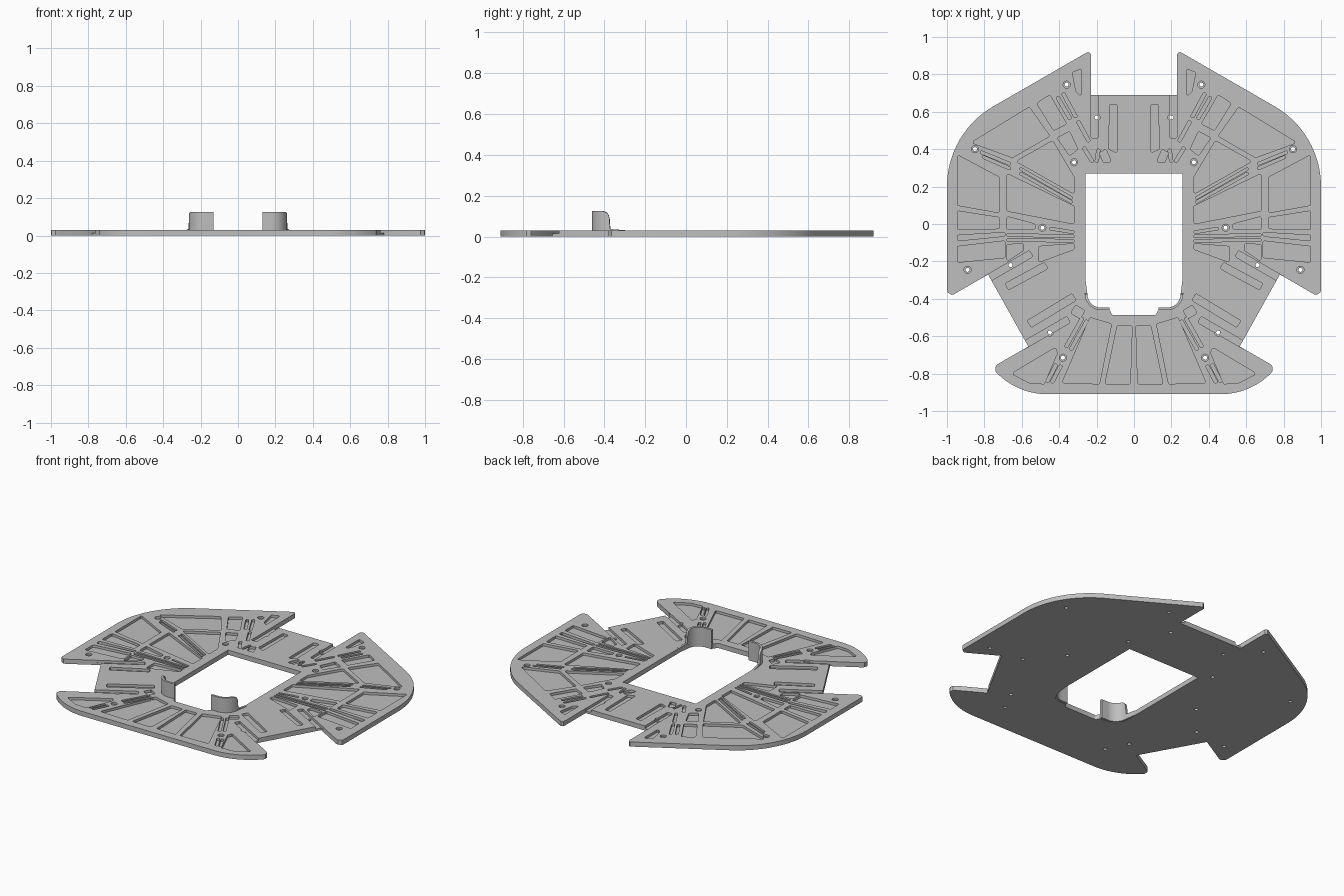
import bpy, bmesh, math
from mathutils import Vector
from mathutils.geometry import delaunay_2d_cdt

cube = bpy.data.objects.get("Cube")
if cube:
    bpy.data.objects.remove(cube, do_unlink=True)

THICK, FLOOR, SINK = 0.03, 0.014, 0.018

grey = bpy.data.materials.new("plain grey")
grey.use_nodes = True
grey.diffuse_color = (0.52, 0.52, 0.52, 1)
grey.node_tree.nodes["Principled BSDF"].inputs["Base Color"].default_value = grey.diffuse_color


def fillet(points, radius=0.008, steps=3, closed=True):
    """Round the corners of a path; a point may carry its own radius."""
    out, n = [], len(points)
    for i, point in enumerate(points):
        p = Vector(point[:2])
        r = point[2] if len(point) > 2 else radius
        if r == 0 or (not closed and i in (0, n - 1)):
            out.append(p)
            continue
        a = Vector(points[i - 1][:2]) - p
        b = Vector(points[(i + 1) % n][:2]) - p
        half = a.angle(b) / 2
        limit = 0.9 if len(point) > 2 else 0.4
        t = min(r / math.tan(half), limit * a.length, limit * b.length)
        a.normalize()
        b.normalize()
        r = t * math.tan(half)
        centre = p + (a + b).normalized() * r / math.sin(half)
        count = 16 if r > 0.05 else steps
        for k in range(count + 1):
            spoke = (p + a * t - centre).lerp(p + b * t - centre, k / count)
            out.append(centre + spoke.normalized() * r)
    return out


def mirrored(points):
    return [(-p[0], *p[1:]) for p in points]


def slot(x0, y0, x1, y1, width=0.018):
    a, b = Vector((x0, y0)), Vector((x1, y1))
    d = (b - a).normalized() * width / 2
    s = Vector((-d.y, d.x))
    return [a + s, b + s, b - s, a - s]


def bay(x0, x1, inner, outer):
    """Pocket between two ribs that run outwards along x."""
    return [(x0, inner[0]), (x1, outer[0]), (x1, outer[1]), (x0, inner[1])]


def disc(x, y, r):
    return [(x + r * math.cos(k * math.pi / 8), y + r * math.sin(k * math.pi / 8)) for k in range(16)]


def make(name, bm):
    mesh = bpy.data.meshes.new(name)
    bm.to_mesh(mesh)
    bm.free()
    mesh.materials.append(grey)
    ob = bpy.data.objects.new(name, mesh)
    bpy.context.collection.objects.link(ob)
    return ob


def terrace(name, regions):
    """Solid over the first outline; every other outline lowers it to its own height."""
    coords, loops = [], []
    for loop, _ in regions:
        pts = [Vector(p[:2]) for p in loop]
        if sum(pts[i - 1].cross(pts[i]) for i in range(len(pts))) < 0:
            pts.reverse()
        loops.append(list(range(len(coords), len(coords) + len(pts))))
        coords += pts
    spots, _, faces, _, _, owners = delaunay_2d_cdt(coords, [], loops, 1, 1e-5)
    level = [min(regions[k][1] for k in ids) if 0 in ids else 0 for ids in owners]
    beside = {(f[i - 1], f[i]): h for f, h in zip(faces, level) for i in range(len(f))}
    bm, made = bmesh.new(), {}

    def vert(i, z):
        if (i, z) not in made:
            made[i, z] = bm.verts.new((spots[i].x, spots[i].y, z))
        return made[i, z]

    for f, h in zip(faces, level):
        if h == 0:
            continue
        bm.faces.new([vert(i, h) for i in f])
        bm.faces.new([vert(i, 0) for i in reversed(f)])
        for i in range(len(f)):
            a, b = f[i - 1], f[i]
            low = beside.get((b, a), 0)
            if low < h:
                bm.faces.new((vert(a, low), vert(b, low), vert(b, h), vert(a, h)))
    return make(name, bm)


# Plate outline: rear notch, side wing, slanted tab, front wing
half = [(0.23, 0.69, 0), (0.23, 0.93, 0.015), (1, 0.486, 0.495), (1, -0.397, 0.025),
        (0.78, -0.27, 0), (0.565, -0.655, 0), (0.762, -0.768, 0.03), (0.62, -0.91, 0.38)]
outline = fillet(half + mirrored(half)[::-1])

# Central opening
rim = [(0.26, 0.27, 0), (0.26, -0.46, 0.085), (0.13, -0.46, 0.012), (0.115, -0.487, 0.012)]
opening = fillet(rim + mirrored(rim)[::-1])

# Side wing, outer and inner rings of straight bays
side = [
    bay(0.72, 0.945, (0.06, 0.25), (0.10, 0.37)),
    bay(0.72, 0.945, (-0.025, 0.035), (-0.03, 0.07)),
    bay(0.69, 0.945, (-0.065, -0.045), (-0.09, -0.06)),
    bay(0.69, 0.945, (-0.18, -0.09), (-0.205, -0.12)),
    bay(0.32, 0.68, (0.0, 0.095), (0.07, 0.27)),
    bay(0.53, 0.68, (-0.03, 0.0), (-0.03, 0.04)),
    bay(0.32, 0.51, (-0.135, -0.105), (-0.205, -0.12)),
    bay(0.59, 0.68, (-0.14, -0.105), (-0.2, -0.11)),
    slot(0.32, -0.045, 0.45, -0.024, 0.014),
    slot(0.32, -0.066, 0.68, -0.058, 0.014),
    slot(0.32, -0.09, 0.68, -0.085, 0.014),
]
# Rear corner of the wing
corner = [
    [(0.28, 0.83), (0.33, 0.81), (0.31, 0.71), (0.28, 0.68)],
    [(0.45, 0.69), (0.52, 0.645), (0.43, 0.50), (0.36, 0.535)],
    [(0.56, 0.625), (0.87, 0.435), (0.65, 0.355), (0.45, 0.47)],
    [(0.63, 0.335), (0.435, 0.445), (0.32, 0.25), (0.32, 0.16)],
    [(0.41, 0.46), (0.345, 0.495), (0.30, 0.40), (0.345, 0.365)],
    slot(0.38, 0.70, 0.31, 0.57), slot(0.41, 0.68, 0.34, 0.56),
    slot(0.30, 0.55, 0.24, 0.44), slot(0.27, 0.41, 0.22, 0.33),
    slot(0.82, 0.385, 0.66, 0.32, 0.015), slot(0.81, 0.36, 0.66, 0.295, 0.015),
    slot(0.61, 0.297, 0.33, 0.137, 0.014), slot(0.61, 0.272, 0.33, 0.115, 0.014),
]
# Rear and slanted tabs, with open joining grooves along the wing edges
tabs = [
    [(0.09, 0.64), (0.13, 0.64), (0.135, 0.40), (0.09, 0.38)],
    [(0.12, 0.33), (0.15, 0.40), (0.185, 0.38), (0.165, 0.33)],
    slot(0.19, 0.40, 0.20, 0.33),
    slot(0.21, 0.72, 0.21, 0.46, 0.038),
    slot(0.80, -0.302, 0.55, -0.158, 0.038),
    slot(0.60, -0.655, 0.35, -0.511, 0.038),
    slot(0.68, -0.335, 0.47, -0.222, 0.038),
    slot(0.56, -0.535, 0.32, -0.39, 0.042),
    slot(0.325, -0.455, 0.275, -0.485, 0.05),
]
# Front wing, fan of bays
front = [
    [(0.01, -0.545), (0.09, -0.545), (0.155, -0.855), (0.02, -0.855)],
    [(0.12, -0.535), (0.235, -0.50), (0.385, -0.85), (0.185, -0.855)],
    [(0.655, -0.80), (0.42, -0.66), (0.41, -0.69), (0.48, -0.855), (0.56, -0.85)],
    slot(0.25, -0.515, 0.34, -0.675), slot(0.275, -0.50, 0.365, -0.66),
    slot(0.39, -0.755, 0.44, -0.85), slot(0.415, -0.75, 0.465, -0.845),
]
pockets = [fillet(p) for p in side + corner + tabs + front]
pockets += [mirrored(p) for p in pockets]

# Screw holes
screws = [(0.36, 0.745), (0.20, 0.57), (0.32, 0.33), (0.85, 0.40), (0.49, -0.02),
          (0.89, -0.245), (0.66, -0.22), (0.45, -0.58), (0.38, -0.715)]
screws += mirrored(screws)

regions = [(outline, THICK), (opening, 0)]
regions += [(p, FLOOR) for p in pockets]
regions += [(disc(x, y, 0.019), SINK) for x, y in screws]
regions += [(disc(x, y, 0.011), 0) for x, y in screws]
plate = terrace("base_plate", regions)


# Curved upright hooks at the front corners of the opening
def hook_height(y):
    if y > -0.372:
        return 0.031 + 0.08 * (-0.30 - y)
    rise = max(0, y + 0.41)
    return 0.09 + math.sqrt(max(0, 0.035 ** 2 - rise ** 2))


def hook(name, sign):
    path = [Vector((0.259, -0.30)), Vector((0.25, -0.37))]
    path += fillet([(0.249, -0.30), (0.249, -0.447, 0.073), (0.13, -0.447)], closed=False)[1:]
    bm = bmesh.new()
    rings = []
    for i, p in enumerate(path):
        d = (path[min(i + 1, len(path) - 1)] - path[max(i - 1, 0)]).normalized()
        q = p + Vector((-d.y, d.x)) * 0.014
        top = hook_height(p.y)
        rings.append([bm.verts.new((sign * v.x, v.y, z)) for v, z in
                      ((p, 0.002), (q, 0.002), (q, top), (p, top))])
    for a, b in zip(rings, rings[1:]):
        for k in range(4):
            bm.faces.new((a[k], a[k - 1], b[k - 1], b[k]))
    bm.faces.new(rings[0])
    bm.faces.new(rings[-1])
    bmesh.ops.recalc_face_normals(bm, faces=bm.faces)
    return make(name, bm)


parts = [plate, hook("left_hook", 1), hook("right_hook", -1)]
bpy.ops.object.select_all(action="DESELECT")
for ob in parts:
    ob.select_set(True)
bpy.context.view_layer.objects.active = plate
bpy.ops.object.shade_smooth_by_angle(angle=math.radians(30))
